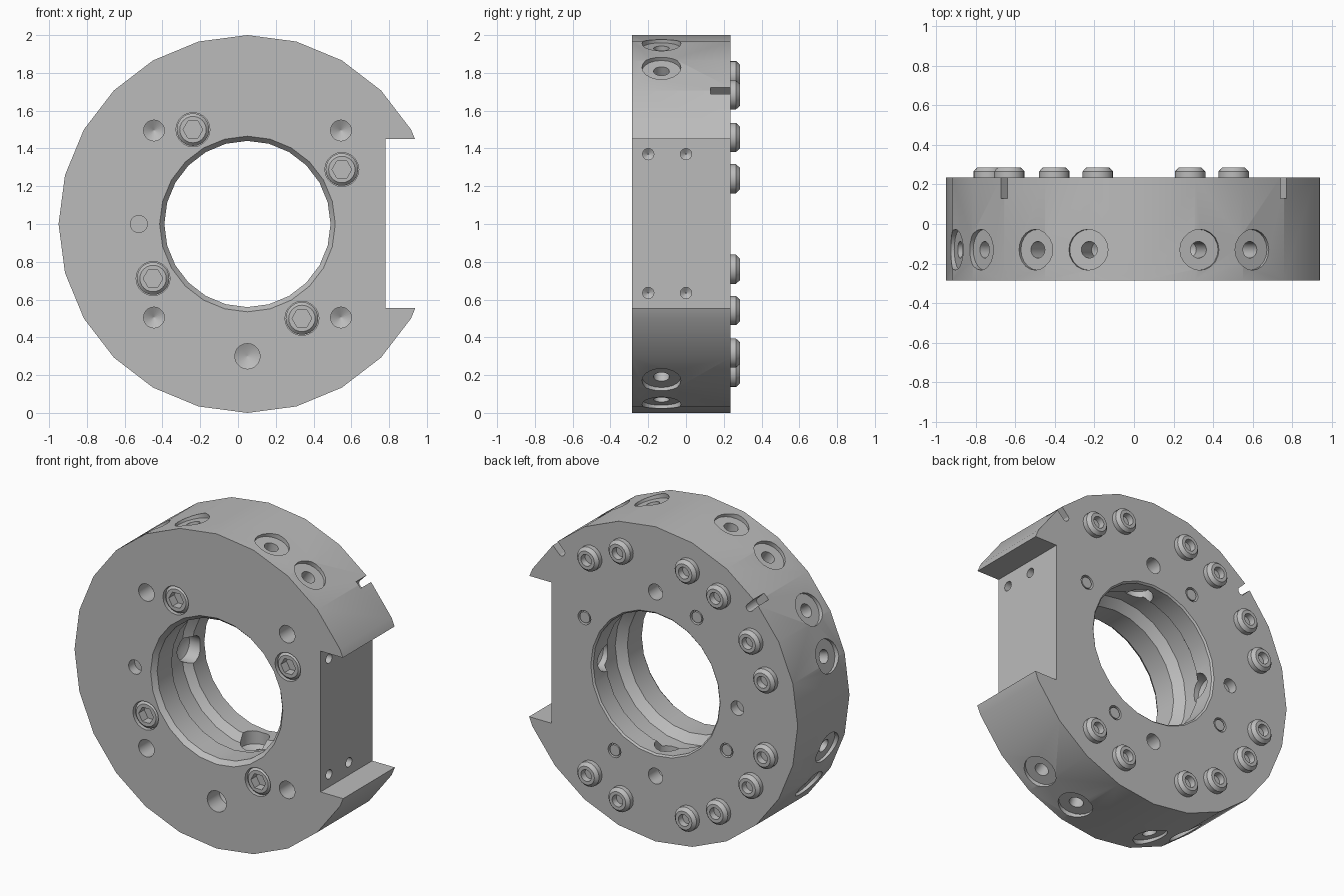
import bpy, bmesh, math
from mathutils import Vector

if "Cube" in bpy.data.objects:
    bpy.data.objects.remove(bpy.data.objects["Cube"], do_unlink=True)

grey = bpy.data.materials.new("machined_grey")
grey.use_nodes = True
grey.diffuse_color = (0.5, 0.5, 0.5, 1)
grey.node_tree.nodes["Principled BSDF"].inputs["Base Color"].default_value = (0.5, 0.5, 0.5, 1)

CENTRE = Vector((0.05, 0, 1))
FRONT, BACK = -0.285, 0.235
Y = Vector((0, 1, 0))


def polar(radius, degrees, y=0.0):
    a = math.radians(degrees)
    return CENTRE + Vector((radius * math.cos(a), y, radius * math.sin(a)))


def outward(degrees):
    return polar(1, degrees) - CENTRE


def lathe(bm, profile, origin, axis, sides=24):
    """Revolve (radius, distance) points about an axis; both ends are capped."""
    u = Vector((1, 0, 0)) if abs(axis.y) > 0.5 else Y
    v = axis.cross(u)
    rings = []
    for r, t in profile:
        rings.append([bm.verts.new(origin + axis * t + r * (
            u * math.cos(2 * math.pi * i / sides) + v * math.sin(2 * math.pi * i / sides)))
            for i in range(sides)])
    for a, b in zip(rings, rings[1:]):
        for i in range(sides):
            j = (i + 1) % sides
            bm.faces.new((a[i], a[j], b[j], b[i]))
    bm.faces.new(rings[0][::-1])
    bm.faces.new(rings[-1])


def box(bm, low, high):
    res = bmesh.ops.create_cube(bm, size=1)
    low, high = Vector(low), Vector(high)
    for vert in res["verts"]:
        vert.co = (low + high) / 2 + vert.co * (high - low)


def rounded_notch(bm, degrees):
    """Open-ended key notch with a round inner end."""
    pts = []
    for radius in (0.935, 1.1):
        for y in (0.13, 0.3):
            for k in range(12):
                a = math.tau * k / 12
                pts.append(bm.verts.new(polar(radius, degrees, y) + 0.024 * Vector(
                    (math.cos(a), 0, math.sin(a)))))
    hull = bmesh.ops.convex_hull(bm, input=pts)
    junk = list({g for g in hull["geom_interior"] + hull["geom_unused"]
                 if isinstance(g, bmesh.types.BMVert)})
    bmesh.ops.delete(bm, geom=junk, context="VERTS")


def finish(bm, name):
    bmesh.ops.recalc_face_normals(bm, faces=bm.faces)
    mesh = bpy.data.meshes.new(name)
    bm.to_mesh(mesh)
    bm.free()
    mesh.materials.append(grey)
    obj = bpy.data.objects.new(name, mesh)
    bpy.context.collection.objects.link(obj)
    return obj


def cut(target, cutter):
    mod = target.modifiers.new("cut", "BOOLEAN")
    mod.operation, mod.solver, mod.object = "DIFFERENCE", "EXACT", cutter
    cutter.hide_render = True
    bpy.context.view_layer.objects.active = target
    bpy.ops.object.modifier_apply(modifier=mod.name)
    bpy.data.objects.remove(cutter, do_unlink=True)


def smooth(obj):
    bpy.ops.object.select_all(action="DESELECT")
    obj.select_set(True)
    bpy.context.view_layer.objects.active = obj
    bpy.ops.object.shade_smooth_by_angle(angle=math.radians(30))


BOLTS = (30, 120, 210, 300)
SCREWS = [s * a for a in (56.5, 73.5, 106.5, 123.5, 146, 163) for s in (1, -1)]

# Main ring
bm = bmesh.new()
lathe(bm, [(1, FRONT), (1, BACK)], CENTRE, Y)
body = finish(bm, "ring_body")

# Bore with chamfered mouths and an inner groove
bm = bmesh.new()
lathe(bm, [(0.485, FRONT - 0.02), (0.465, FRONT), (0.44, FRONT + 0.03), (0.44, -0.11),
           (0.49, -0.06), (0.49, 0.06), (0.445, 0.1), (0.445, BACK - 0.01),
           (0.455, BACK), (0.455, BACK + 0.02)], CENTRE, Y)
cut(body, finish(bm, "bore_cutter"))

# Round pockets in the bore wall
bm = bmesh.new()
for angle in (0, 90, 180, 270):
    lathe(bm, [(0.085, 0.3), (0.085, 0.52), (0.04, 0.54)], polar(0, angle, 0.1), outward(angle), 16)
cut(body, finish(bm, "pocket_cutter"))

# Side slot, key notches and all drilled holes
bm = bmesh.new()
box(bm, (0.78, -0.5, 0.555), (1.3, 0.5, 1.45))
for angle in (45, 135):
    rounded_notch(bm, angle)
for angle in SCREWS:
    lathe(bm, [(0.004, 0.76), (0.042, 0.79), (0.042, 0.97), (0.103, 0.97), (0.103, 1.05)],
          polar(0, angle, -0.13), outward(angle), 20)


def drill(origin, axis, radius, depth, tip=0.03):
    lathe(bm, [(radius, -0.05), (radius, depth), (0.003, depth + tip)], origin, axis, 20)


for angle in (45, 135, 225, 315):
    drill(polar(0.7, angle, FRONT), Y, 0.055, 0.12)
drill(polar(0.7, 270, FRONT), Y, 0.067, 0.12)
drill(polar(0.575, 180, FRONT), Y, 0.045, 0.06, 0)
drill(polar(0.575, 180, BACK), -Y, 0.045, 0.06, 0)
for angle in (90, 270):
    drill(polar(0.585, angle, BACK), -Y, 0.05, 0.1)
for angle in BOLTS:
    drill(polar(0.577, angle, FRONT), Y, 0.09, 0.1, 0)
    drill(polar(0.577, angle, BACK), -Y, 0.045, 0.03, 0)
cut(body, finish(bm, "hole_cutter"))

# Tapped holes in the slot floor
bm = bmesh.new()
for y in (-0.2, 0):
    for z in (0.635, 1.37):
        lathe(bm, [(0.03, -0.05), (0.03, 0.08), (0.003, 0.1)],
              Vector((0.78, y, z)), Vector((-1, 0, 0)), 16)
cut(body, finish(bm, "tapped_hole_cutter"))
smooth(body)

# Recessed hex-socket bolts on the front
bm, hexes = bmesh.new(), bmesh.new()
for angle in BOLTS:
    spot = polar(0.577, angle, FRONT)
    lathe(bm, [(0.07, 0.004), (0.086, 0.02), (0.086, 0.1)], spot, Y)
    lathe(hexes, [(0.052, -0.05), (0.052, 0.06)], spot, Y, 6)
heads = finish(bm, "front_bolt_heads")
cut(heads, finish(hexes, "hex_cutter"))
smooth(heads)

# Bolt ends at the back
bm = bmesh.new()
for angle in BOLTS:
    lathe(bm, [(0.035, 0.19), (0.035, BACK - 0.003)], polar(0.577, angle), Y, 20)
smooth(finish(bm, "bolt_ends"))

# Raised socket screws on the back
bm = bmesh.new()
for angle in SCREWS:
    lathe(bm, [(0.077, -0.01), (0.077, 0.03), (0.058, 0.05), (0.037, 0.05), (0.034, 0.012)],
          polar(0.82, angle, BACK), Y, 20)
smooth(finish(bm, "back_screws"))
